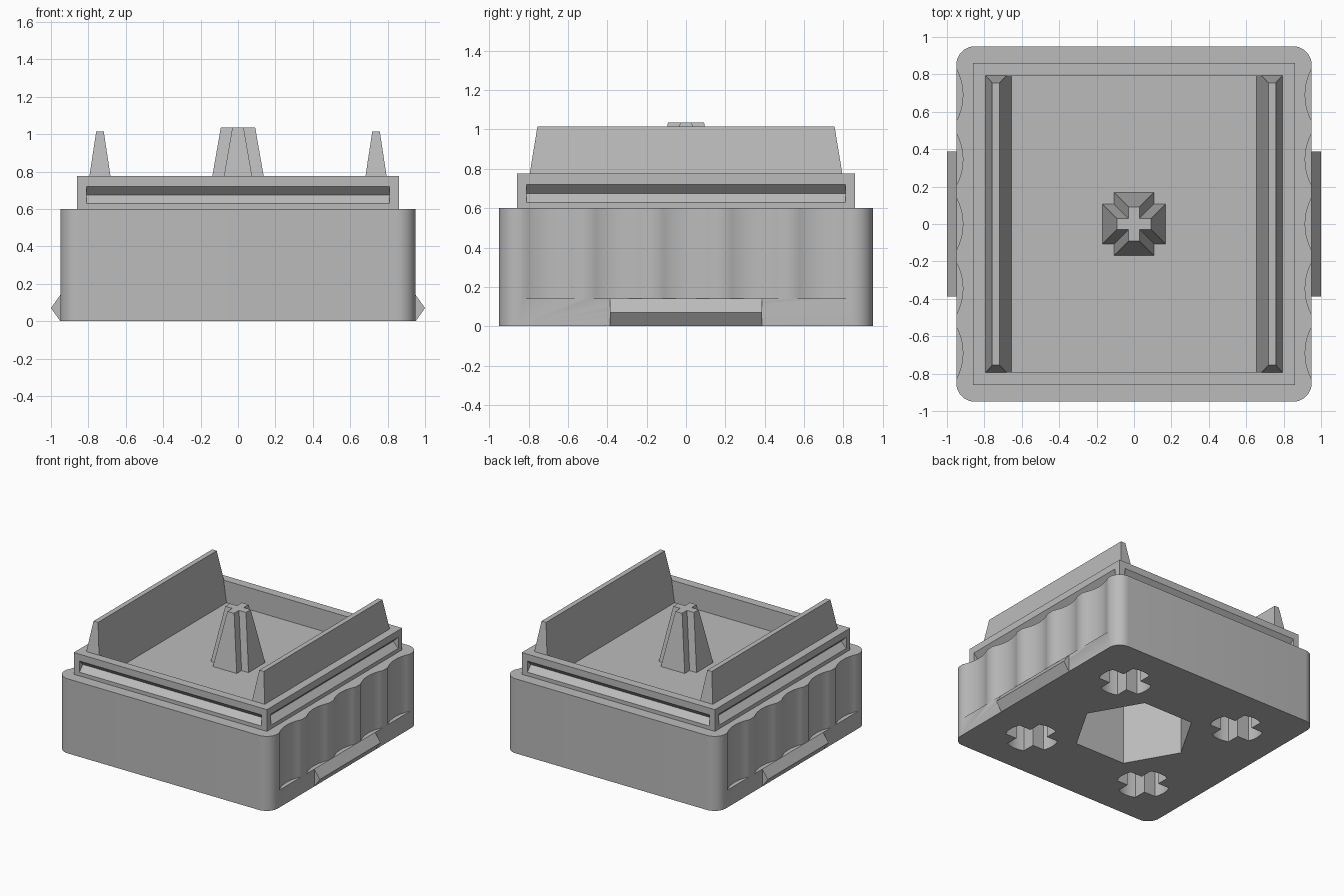
import bpy
import bmesh
from math import sin, cos, pi, radians, sqrt, asin

cube = bpy.data.objects.get("Cube")
if cube:
    bpy.data.objects.remove(cube, do_unlink=True)

grey = bpy.data.materials.new("plain grey")
grey.use_nodes = True
colour = (0.5, 0.5, 0.5, 1)
grey.diffuse_color = colour
grey.node_tree.nodes["Principled BSDF"].inputs["Base Color"].default_value = colour


def prism(name, base, z0, z1, top=None):
    """Solid between two matching outlines."""
    bm = bmesh.new()
    low = [bm.verts.new((x, y, z0)) for x, y in base]
    high = [bm.verts.new((x, y, z1)) for x, y in (top or base)]
    bm.faces.new(low[::-1])
    bm.faces.new(high)
    for i in range(len(low)):
        j = (i + 1) % len(low)
        bm.faces.new((low[i], low[j], high[j], high[i]))
    bmesh.ops.recalc_face_normals(bm, faces=bm.faces)
    mesh = bpy.data.meshes.new(name)
    bm.to_mesh(mesh)
    bm.free()
    mesh.materials.append(grey)
    obj = bpy.data.objects.new(name, mesh)
    bpy.context.collection.objects.link(obj)
    return obj


def rect(hx, hy, cx=0, cy=0):
    return [(cx + sx * hx, cy + sy * hy)
            for sx, sy in ((-1, -1), (1, -1), (1, 1), (-1, 1))]


def circle(r, n, cx=0, cy=0):
    return [(cx + r * cos(2 * pi * i / n), cy + r * sin(2 * pi * i / n)) for i in range(n)]


def rounded_square(h, r, steps=10):
    pts = []
    for q, (sx, sy) in enumerate(((1, 1), (-1, 1), (-1, -1), (1, -1))):
        for i in range(steps + 1):
            a = pi / 2 * (q + i / steps)
            pts.append((sx * (h - r) + r * cos(a), sy * (h - r) + r * sin(a)))
    return pts


def turn(pts, a):
    return [(x * cos(a) - y * sin(a), x * sin(a) + y * cos(a)) for x, y in pts]


def plus(length, half, cx=0, cy=0, rounded=False):
    """Plus outline, with flat or rounded arm ends."""
    if rounded:
        a = asin(half / length)
        tip = [(length * cos(t * a), length * sin(t * a)) for t in (-1, -0.5, 0, 0.5, 1)]
    else:
        tip = [(length, -half), (length, half)]
    arm = tip + [(half, half)]
    return [(x + cx, y + cy) for q in range(4) for x, y in turn(arm, q * pi / 2)]


def ridge(name, side, depth, half_len, z_mid, half_h, x0):
    """Triangular bar lying along y, its crest pointing to x0 + depth."""
    obj = prism(name, [(x0, -half_h), (x0 + depth, 0), (x0, half_h)], -half_len, half_len)
    for v in obj.data.vertices:
        x, z, y = v.co
        c, s = cos(side), sin(side)
        v.co = (x * c - y * s, x * s + y * c, z + z_mid)
    bm = bmesh.new()
    bm.from_mesh(obj.data)
    bmesh.ops.recalc_face_normals(bm, faces=bm.faces)
    bm.to_mesh(obj.data)
    bm.free()
    return obj


def cut(target, cutter):
    cutter.hide_render = True
    mod = target.modifiers.new("cut", "BOOLEAN")
    mod.operation = "DIFFERENCE"
    mod.solver = "EXACT"
    mod.object = cutter
    bpy.context.view_layer.objects.active = target
    bpy.ops.object.modifier_apply(modifier=mod.name)
    bpy.data.objects.remove(cutter, do_unlink=True)


# Main block with rounded upright corners
body = prism("body", rounded_square(0.95, 0.1), 0, 0.6)

# Finger scallops on both sides
half_w, deep = 0.14, 0.035
radius = (half_w ** 2 + deep ** 2) / (2 * deep)
for side in (-1, 1):
    for i in range(-2, 3):
        x = side * (0.95 - deep + radius)
        cut(body, prism("scallop_cutter", circle(radius, 64, x, 0.345 * i), 0.14, 0.7))

# Hexagonal socket and four cross sockets underneath
cut(body, prism("hexagon_cutter", circle(0.45, 6), -0.1, 0.5))
for sx in (-1, 1):
    for sy in (-1, 1):
        cut(body, prism("cross_cutter", plus(0.2, 0.08, sx * 0.535, sy * 0.535, True), -0.1, 0.45))

# Raised rim with a V groove on each side
rim = prism("rim", rect(0.86, 0.86), 0.59, 0.775)
cut(rim, prism("rim_cutter", rect(0.79, 0.79), 0.5, 0.9))
for q in range(4):
    cut(rim, ridge("groove_cutter", q * pi / 2, -0.065, 0.81, 0.675, 0.065, 0.88))

# Side clips, tapered walls
for side, label in ((1, "left"), (-1, "right")):
    ridge(label + "_clip", 0 if side > 0 else pi, 0.05, 0.387, 0.07, 0.07, 0.95)
    prism(label + "_wall", rect(0.083, 0.823, side * 0.738), 0.6, 1.015,
          rect(0.02, 0.755, side * 0.738))

# Tapered centre post
prism("centre_post", plus(0.168, 0.106), 0.6, 1.035, plus(0.092, 0.03))

# Smooth the curved faces of the block
bpy.ops.object.select_all(action="DESELECT")
body.select_set(True)
bpy.context.view_layer.objects.active = body
bpy.ops.object.shade_smooth_by_angle(angle=radians(30))
